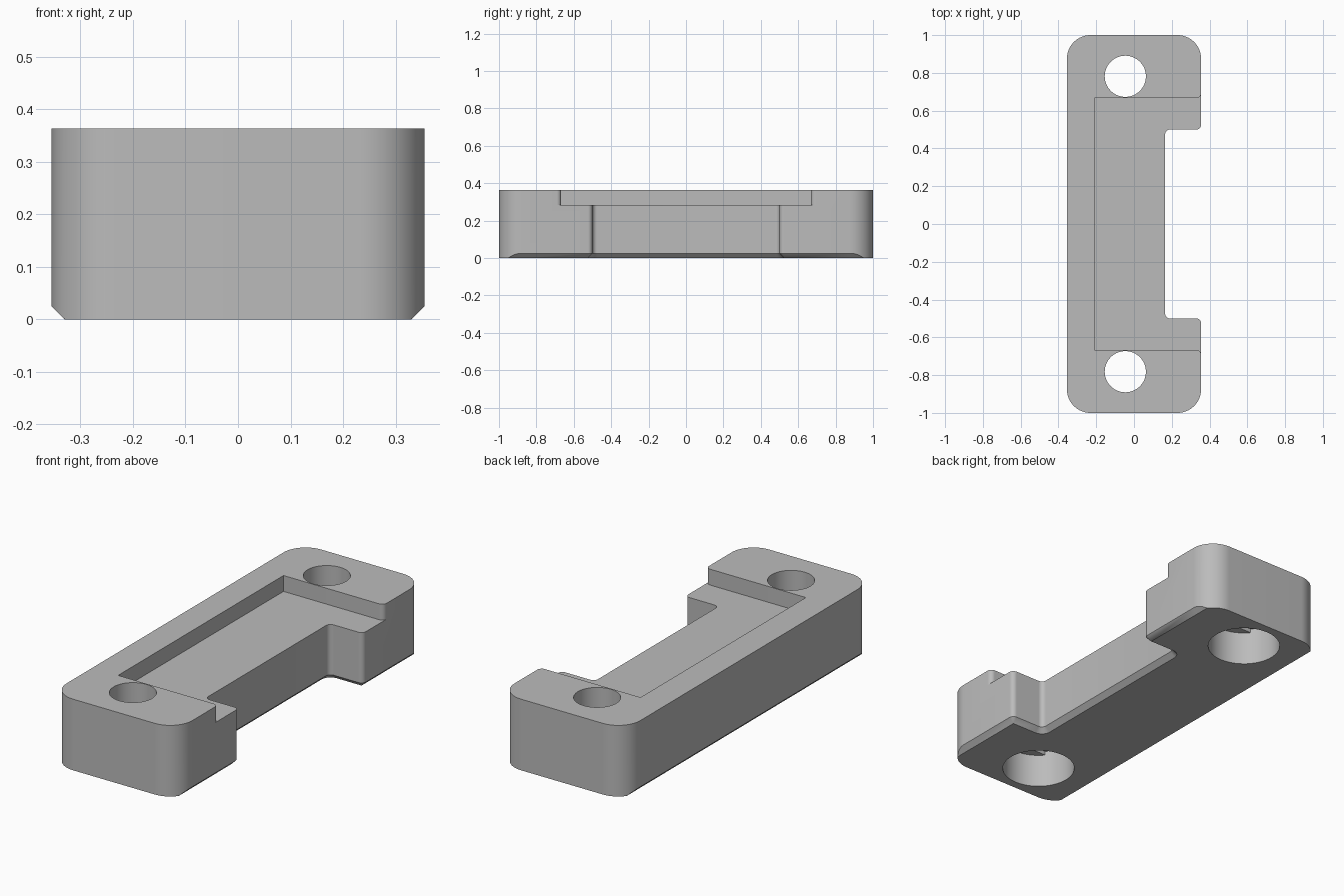
import bpy, bmesh
from math import cos, sin, pi, radians

if "Cube" in bpy.data.objects:
    bpy.data.objects.remove(bpy.data.objects["Cube"])

W, H, CH = 0.355, 0.363, 0.025          # half width, height, bottom chamfer
POCKET_Z = 0.282
HOLE_X, HOLE_Y, HOLE_R, BORE_R = -0.046, 0.782, 0.109, 0.175

grey = bpy.data.materials.new("plain grey")
grey.diffuse_color = (0.5, 0.5, 0.5, 1)
grey.use_nodes = True
grey.node_tree.nodes["Principled BSDF"].inputs["Base Color"].default_value = grey.diffuse_color


def make_object(name, bm):
    bmesh.ops.remove_doubles(bm, verts=bm.verts, dist=1e-5)
    bmesh.ops.recalc_face_normals(bm, faces=bm.faces)
    mesh = bpy.data.meshes.new(name)
    bm.to_mesh(mesh)
    bm.free()
    mesh.materials.append(grey)
    ob = bpy.data.objects.new(name, mesh)
    bpy.context.collection.objects.link(ob)
    return ob


def loft(name, rings):
    """Skin closed rings of 3D points and cap both ends."""
    bm = bmesh.new()
    vs = [[bm.verts.new(p) for p in ring] for ring in rings]
    n = len(rings[0])
    for a, b in zip(vs, vs[1:]):
        for i in range(n):
            j = (i + 1) % n
            bm.faces.new((a[i], a[j], b[j], b[i]))
    bm.faces.new(vs[0][::-1])
    bm.faces.new(vs[-1])
    return make_object(name, bm)


def prism(name, pts, z0, z1):
    return loft(name, [[(x, y, z) for x, y in pts] for z in (z0, z1)])


def arc(cx, cy, r, a0, a1, n):
    for i in range(n + 1):
        t = radians(a0 + (a1 - a0) * i / n)
        yield cx + r * cos(t), cy + r * sin(t)


def cut(target, cutter):
    cutter.hide_render = True
    mod = target.modifiers.new("cut", 'BOOLEAN')
    mod.operation, mod.solver, mod.object = 'DIFFERENCE', 'EXACT', cutter
    bpy.context.view_layer.objects.active = target
    bpy.ops.object.modifier_apply(modifier=mod.name)
    bpy.data.objects.remove(cutter)


# Half outline as (wall x, wall y, bottom x, bottom y, wall foot z)
half = []
for c, r, rb, a0, a1 in (((0.19, 0.475), 0.025, 0.05, 180, 90),
                         ((0.33, 0.525), 0.025, 0.0, -90, 0)):
    for p, q in zip(arc(*c, r, a0, a1, 8), arc(*c, rb, a0, a1, 8)):
        half.append((*p, *q, CH))
# Big end corners: the side chamfer runs out into the rounded corner
for cx, a0, a1 in ((0.23, 0, 90), (-0.23, 90, 180)):
    for x, y in arc(cx, 0.875, 0.125, a0, a1, 24):
        bx = max(-W + CH, min(W - CH, x))
        half.append((x, y, bx, y, abs(x - bx)))
outline = half + [(x, -y, bx, -by, z) for x, y, bx, by, z in reversed(half)]

# Main block
body = loft("bracket_body", [
    [(bx, by, 0) for x, y, bx, by, z in outline],
    [(x, y, z) for x, y, bx, by, z in outline],
    [(x, y, H) for x, y, bx, by, z in outline]])

# Shallow pocket, open to the right, with rounded mouth
side = [(-0.21, 0.667)] + list(arc(0.33, 0.692, 0.025, -90, 0, 8)) + [(0.45, 0.692)]
pocket = [(x, -y) for x, y in side] + side[::-1]
cut(body, prism("pocket_cutter", pocket, POCKET_Z, H + 0.1))

# Screw holes: wide bore below, stepped ceiling, narrow hole through
for s in (-1, 1):
    cy = s * HOLE_Y

    def disc(r, lx=1, ly=1):
        return [(HOLE_X + max(-lx, min(lx, x)), cy + max(-ly, min(ly, y)))
                for x, y in list(arc(0, 0, r, 0, 360, 64))[:-1]]

    cut(body, prism("bore_cutter", disc(BORE_R), -0.1, 0.174))
    cut(body, prism("slot_cutter", disc(BORE_R, ly=HOLE_R + 0.001), 0.1, 0.194))
    cut(body, prism("hole_cutter", disc(HOLE_R), 0.1, H + 0.1))

# Smooth rounded walls, keep edges sharp
bpy.ops.object.select_all(action='DESELECT')
body.select_set(True)
bpy.context.view_layer.objects.active = body
bpy.ops.object.shade_smooth_by_angle(angle=radians(30))
